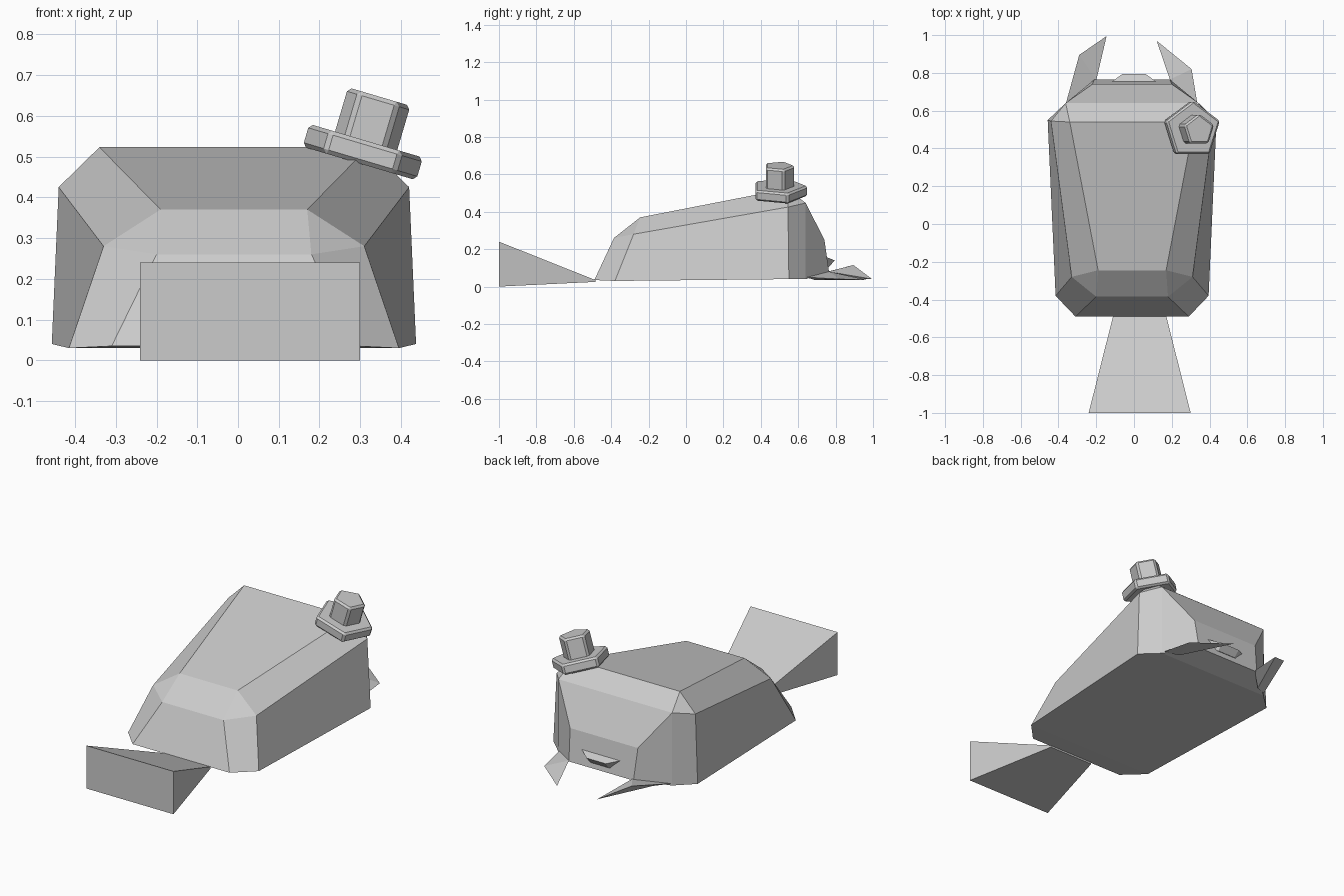
import bpy, bmesh, math
from mathutils import Matrix

if "Cube" in bpy.data.objects:
    bpy.data.objects.remove(bpy.data.objects["Cube"])


def make(name, verts, faces):
    """Flat-shaded mesh object with consistent outward normals."""
    bm = bmesh.new()
    vs = [bm.verts.new(v) for v in verts]
    for f in faces:
        bm.faces.new([vs[i] for i in f])
    bmesh.ops.recalc_face_normals(bm, faces=bm.faces)
    me = bpy.data.meshes.new(name)
    bm.to_mesh(me)
    bm.free()
    ob = bpy.data.objects.new(name, me)
    bpy.context.collection.objects.link(ob)
    return ob


def mirrored(name, half, sides, spans, cx):
    """Build from half a set of points: side faces twice, spans bridge left and right."""
    keys = list(half)
    n = len(keys)
    verts = [(cx + s * x, y, z) for s in (1, -1) for x, y, z in half.values()]
    idx = {k: i for i, k in enumerate(keys)}
    faces = [[idx[k] + o for k in f] for f in sides for o in (0, n)]
    faces += [[idx[a], idx[b], idx[b] + n, idx[a] + n] for a, b in spans]
    return make(name, verts, faces)


# Body: faceted hull, tail end at -y, head at +y
body = {
    "A": (0.18, -0.245, 0.37), "B": (0.32, -0.28, 0.28), "C": (0.19, -0.385, 0.26),
    "D": (0.405, -0.38, 0.03), "E": (0.30, -0.49, 0.035), "F": (0.447, 0.55, 0.04),
    "G": (0.43, 0.545, 0.425), "H": (0.33, 0.54, 0.523), "I": (0.352, 0.64, 0.447),
    "J": (0.352, 0.64, 0.04), "K": (0.21, 0.74, 0.25), "L": (0.20, 0.765, 0.075),
}
mirrored("body", body,
         ["ABGH", "ACB", "BCED", "BDFG", "GFJI", "GIH", "IJLK"],
         ["AH", "AC", "CE", "HI", "IK", "KL", "ED", "DF", "FJ", "JL"], -0.01)

# Mouth: small protruding lip on the face
lip = {"a": (0.13, 0.745, 0.16), "b": (0.06, 0.795, 0.14),
       "c": (0.055, 0.765, 0.105), "d": (0.11, 0.74, 0.11)}
mirrored("mouth_lip", lip, ["abcd"], ["ab", "bc", "cd", "da"], 0.0)

# Tail: wedge that widens and rises toward -y
tail = {"a": (0.27, -1, 0), "b": (0.27, -1, 0.24),
        "c": (0.14, -0.485, 0.035), "d": (0.14, -0.485, 0.025)}
mirrored("tail", tail, ["abcd"], ["ab", "bc", "cd", "da"], 0.03)


# Flippers: thin bent blades at the lower corners of the head
def flipper(name, root, outer, tip, inner):
    below = ((root[0] + inner[0]) / 2, 0.69, 0.035)
    make(name, [root, outer, tip, inner, below],
         [(0, 1, 3), (1, 2, 3), (0, 4, 1), (1, 4, 2), (4, 3, 2), (0, 3, 4)])


flipper("left_flipper", (-0.36, 0.64, 0.05), (-0.29, 0.895, 0.115),
        (-0.145, 0.995, 0.04), (-0.20, 0.76, 0.08))
flipper("right_flipper", (0.335, 0.64, 0.05), (0.305, 0.82, 0.04),
        (0.12, 0.97, 0.035), (0.19, 0.765, 0.08))

# Hat: two bevelled pentagonal prisms, tilted to one side
tilt = Matrix.Translation((0.306, 0.497, 0.51)) @ Matrix.Rotation(math.radians(16.5), 4, "Y")
for name, radius, z0, z1 in (("hat_brim", 0.156, -0.028, 0.03), ("hat_crown", 0.087, 0.02, 0.143)):
    ring = [(radius * math.sin(a * math.tau / 5), radius * math.cos(a * math.tau / 5)) for a in range(5)]
    verts = [(x, y, z) for z in (z0, z1) for x, y in ring]
    faces = [range(5), range(5, 10)] + [(i, (i + 1) % 5, (i + 1) % 5 + 5, i + 5) for i in range(5)]
    ob = make(name, verts, faces)
    ob.matrix_world = tilt
    bevel = ob.modifiers.new("bevel", "BEVEL")
    bevel.width = 0.01
    bevel.segments = 1
